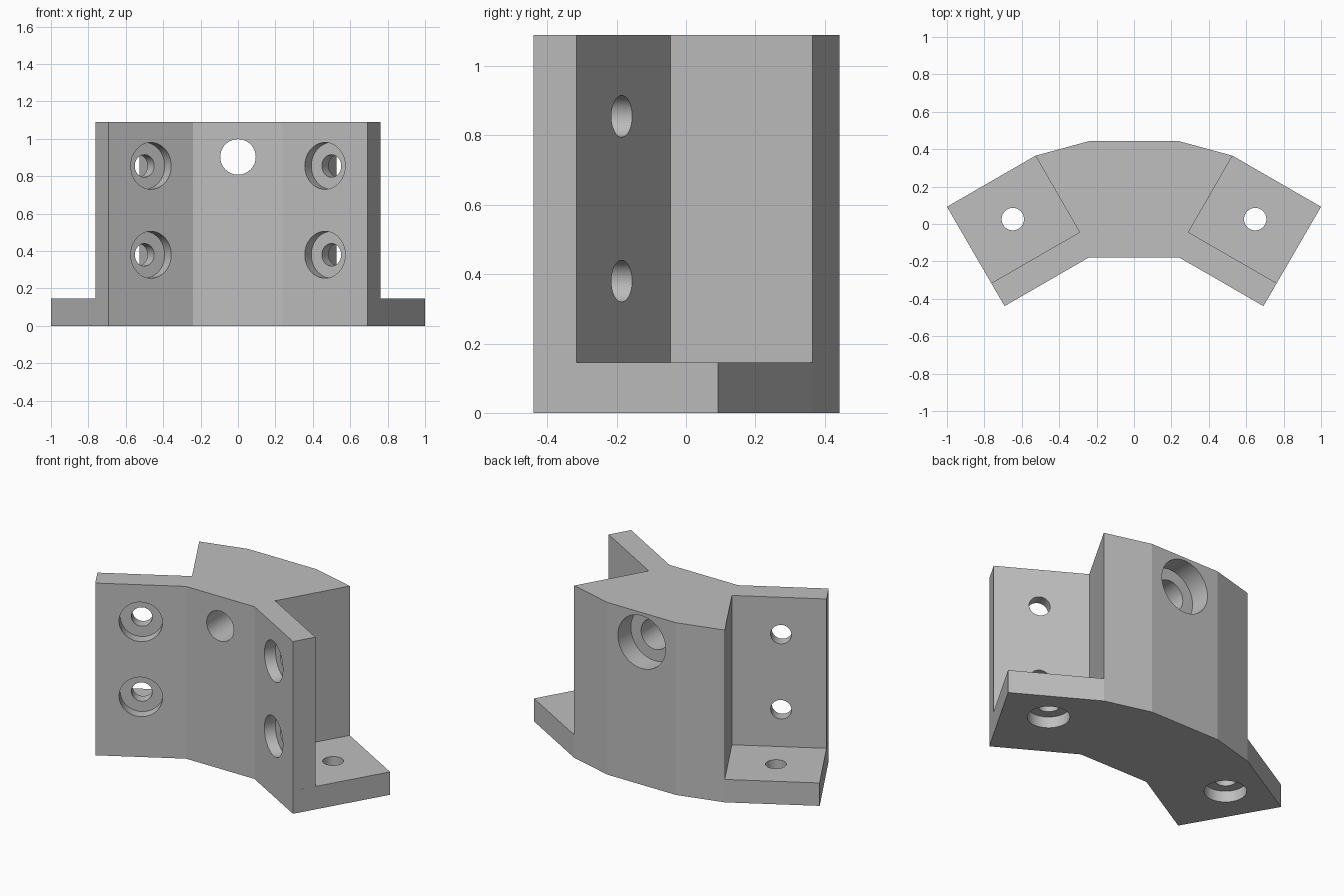
import bpy, bmesh
from math import radians
from mathutils import Vector

cube = bpy.data.objects.get("Cube")
if cube:
    bpy.data.objects.remove(cube, do_unlink=True)

HEIGHT, BASE = 1.09, 0.145
grey = bpy.data.materials.new("light_grey")
grey.use_nodes = True
grey.diffuse_color = (0.52, 0.52, 0.52, 1)
grey.node_tree.nodes["Principled BSDF"].inputs["Base Color"].default_value = grey.diffuse_color


def add_object(name, bm):
    bmesh.ops.recalc_face_normals(bm, faces=bm.faces)
    mesh = bpy.data.meshes.new(name)
    bm.to_mesh(mesh)
    bm.free()
    mesh.materials.append(grey)
    obj = bpy.data.objects.new(name, mesh)
    bpy.context.collection.objects.link(obj)
    return obj


def prism(name, half, z0, z1):
    """Extrude an outline mirrored across x, given its +x half from back to front."""
    outline = half + [(-x, y) for x, y in reversed(half)]
    bm = bmesh.new()
    face = bm.faces.new([bm.verts.new((x, y, z0)) for x, y in outline])
    top = bmesh.ops.extrude_face_region(bm, geom=[face])["geom"]
    bmesh.ops.translate(bm, vec=(0, 0, z1 - z0),
                        verts=[v for v in top if isinstance(v, bmesh.types.BMVert)])
    return add_object(name, bm)


def apply_boolean(obj, cutter, operation):
    mod = obj.modifiers.new(operation, 'BOOLEAN')
    mod.operation, mod.solver, mod.object = operation, 'EXACT', cutter
    bpy.context.view_layer.objects.active = obj
    bpy.ops.object.modifier_apply(modifier=mod.name)
    bpy.data.objects.remove(cutter, do_unlink=True)


def drill(obj, start, direction, radius, depth):
    """Cut a round hole that begins just outside the surface point start."""
    direction = Vector(direction).normalized()
    margin = 0.02
    bm = bmesh.new()
    bmesh.ops.create_cone(bm, cap_ends=True, segments=48, radius1=radius,
                          radius2=radius, depth=depth + margin)
    cutter = add_object("hole_cutter", bm)
    cutter.hide_render = True
    cutter.rotation_mode = 'QUATERNION'
    cutter.rotation_quaternion = Vector((0, 0, 1)).rotation_difference(direction)
    cutter.location = Vector(start) + direction * (depth - margin) / 2
    bpy.context.view_layer.update()
    apply_boolean(obj, cutter, 'DIFFERENCE')


# Angled base, and the upright block with its two front wings
base = [(0.24, 0.443), (0.527, 0.365), (1, 0.092), (0.692, -0.439), (0.24, -0.178)]
upright = [(0.24, 0.443), (0.527, 0.365), (0.291, -0.044), (0.763, -0.316),
           (0.692, -0.439), (0.24, -0.178)]
bracket = prism("mounting_bracket", base, 0, BASE)
apply_boolean(bracket, prism("upright", upright, 0, HEIGHT), 'UNION')

for side in (-1, 1):
    # Counterbored screw holes through the wings
    inward = (side * 0.5, 0.866, 0)
    for z in (0.38, 0.855):
        start = (side * 0.465, -0.308, z)
        drill(bracket, start, inward, 0.125, 0.07)
        drill(bracket, start, inward, 0.06, 0.18)
    # Foot holes, counterbored from underneath
    start = (side * 0.648, 0.026, 0)
    drill(bracket, start, (0, 0, 1), 0.12, 0.07)
    drill(bracket, start, (0, 0, 1), 0.06, 0.18)

# Central hole, counterbored from the back
drill(bracket, (0, 0.443, 0.903), (0, -1, 0), 0.167, 0.13)
drill(bracket, (0, 0.443, 0.903), (0, -1, 0), 0.095, 0.66)

# Smooth hole walls with crisp edges
bpy.ops.object.select_all(action='DESELECT')
bracket.select_set(True)
bpy.context.view_layer.objects.active = bracket
bpy.ops.object.shade_smooth_by_angle(angle=radians(12))
